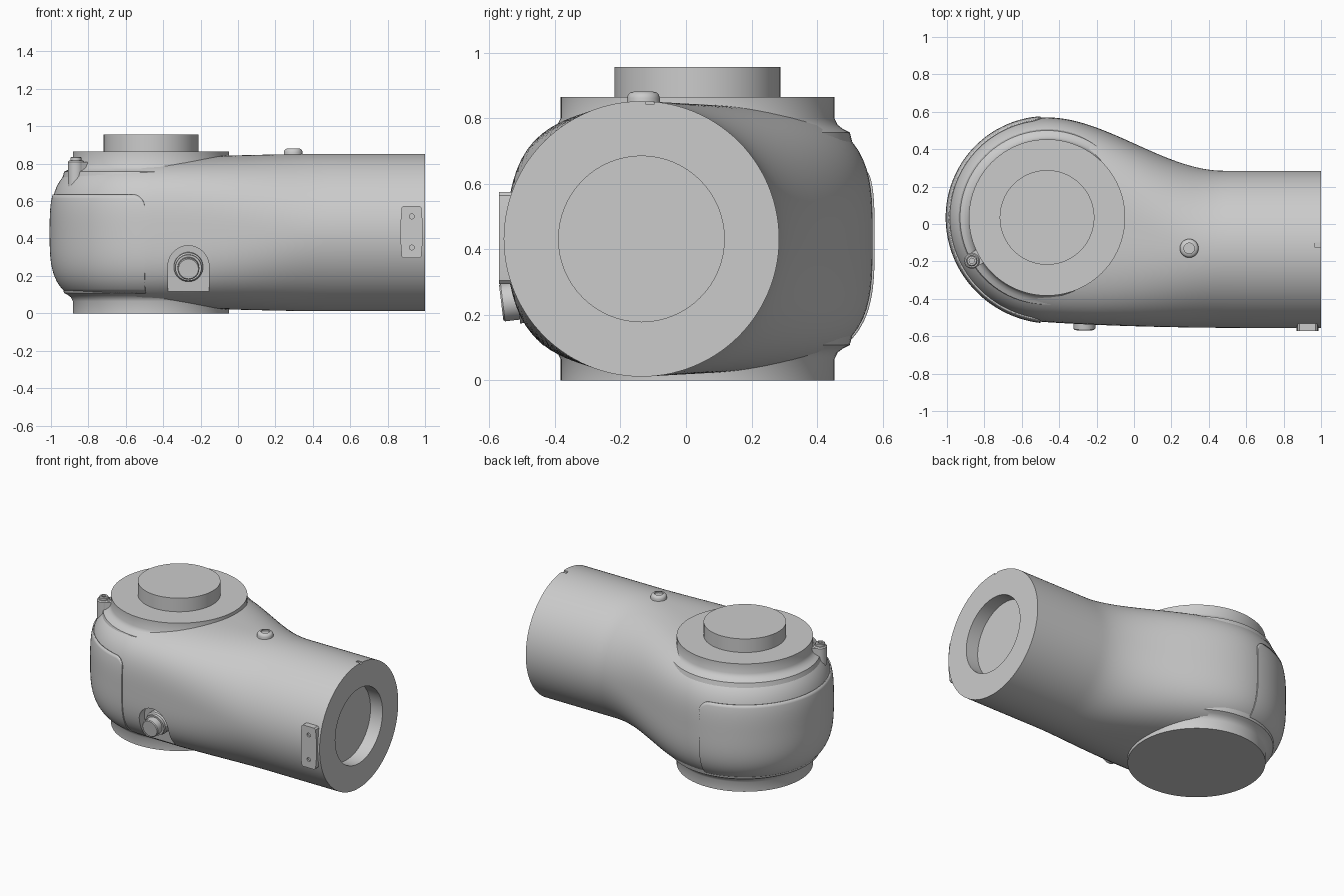
import bpy, bmesh
from math import sin, cos, pi, sqrt, radians
from mathutils import Matrix, Vector

if "Cube" in bpy.data.objects:
    bpy.data.objects.remove(bpy.data.objects["Cube"])

HX, HY, MZ = -0.465, 0.035, 0.432      # head axis and mid height
N_HEAD, B_HEAD = 3.4, 0.405


def finish(name, bm, matrix=None, angle=32):
    bmesh.ops.remove_doubles(bm, verts=bm.verts, dist=1e-5)
    bmesh.ops.recalc_face_normals(bm, faces=bm.faces)
    me = bpy.data.meshes.new(name)
    bm.to_mesh(me)
    bm.free()
    ob = bpy.data.objects.new(name, me)
    bpy.context.collection.objects.link(ob)
    if matrix:
        ob.matrix_world = matrix
    smooth(ob, angle)
    return ob


def smooth(ob, angle=32):
    bpy.ops.object.select_all(action='DESELECT')
    ob.select_set(True)
    bpy.context.view_layer.objects.active = ob
    bpy.ops.object.shade_smooth_by_angle(angle=radians(angle))


def grid(bm, columns):
    vs = [[bm.verts.new(p) for p in c] for c in columns]
    for a, b in zip(vs, vs[1:]):
        for k in range(len(a) - 1):
            bm.faces.new((a[k], a[k + 1], b[k + 1], b[k]))


def lathe(name, profile, matrix, segs=64):
    """Revolve (radius, height) points about local z."""
    bm = bmesh.new()
    grid(bm, [[(r * cos(2 * pi * i / segs), r * sin(2 * pi * i / segs), h)
               for r, h in profile] for i in range(segs + 1)])
    return finish(name, bm, matrix)


def prism(name, outline, y0, y1, matrix=None):
    """Extrude an x-z outline along local y."""
    bm = bmesh.new()
    f = bm.faces.new([bm.verts.new((x, y0, z)) for x, z in outline])
    new = bmesh.ops.extrude_face_region(bm, geom=[f])['geom']
    bmesh.ops.translate(bm, vec=(0, y1 - y0, 0),
                        verts=[v for v in new if isinstance(v, bmesh.types.BMVert)])
    return finish(name, bm, matrix)


def cut(ob, cutter):
    cutter.hide_render = True
    m = ob.modifiers.new('cut', 'BOOLEAN')
    m.operation, m.solver, m.object = 'DIFFERENCE', 'EXACT', cutter
    bpy.context.view_layer.objects.active = ob
    bpy.ops.object.modifier_apply(modifier=m.name)
    bpy.data.objects.remove(cutter)


def at(x, y, z):
    return Matrix.Translation((x, y, z))


def ease(x, a, b):
    u = min(1, max(0, (x - a) / (b - a)))
    return u * u * (3 - 2 * u)


def half_profile(a, b, n, count=56):
    """Right half of a superellipse, top to bottom, as (distance, z)."""
    pts = []
    for i in range(count + 1):
        t = pi / 2 - pi * i / count
        c, s = max(0, cos(t)), sin(t)
        r = ((c / a) ** n + abs(s / b) ** n) ** (-1 / n)
        pts.append((r * c, MZ + r * s))
    pts[0], pts[-1] = (0, MZ + b), (0, MZ - b)
    return pts


def tube_column(x, side):
    e = ease(x, HX, 0.48)
    front = -0.525 - 0.0315 * (1 - (1 - (x - HX) / (1 - HX)) ** 3)
    back = 0.57 - 0.2855 * e
    cy = HY - 0.171 * e
    a = cy - front if side < 0 else back - cy
    b, n = B_HEAD + (0.4205 - B_HEAD) * e, N_HEAD + (2 - N_HEAD) * e
    return [(x, cy + side * d, z) for d, z in half_profile(a, b, n)]


def head_radius(phi):
    return 0.535 + (0.025 * (phi / (pi / 2)) ** 2 if phi > 0 else 0)


def head_column(phi):
    return [(HX - d * cos(phi), HY - d * sin(phi), z)
            for d, z in half_profile(head_radius(phi), B_HEAD, N_HEAD)]


# body: tube front side, round the head, then tube back side
xs = [HX + (0.55 - HX) * i / 32 for i in range(33)] + [0.7, 0.85, 1.0]
cols = [tube_column(x, -1) for x in reversed(xs)]
cols += [head_column(pi / 2 - pi * i / 56) for i in range(1, 56)]
cols += [tube_column(x, 1) for x in xs]
bm = bmesh.new()
grid(bm, cols)
bmesh.ops.remove_doubles(bm, verts=bm.verts, dist=1e-5)
bmesh.ops.holes_fill(bm, edges=[e for e in bm.edges if e.is_boundary], sides=0)
body = finish('body', bm)

# round socket in the tube end, and a small index notch
to_x = Matrix.Rotation(pi / 2, 4, 'Y')
cut(body, lathe('socket_cutter', [(0, -0.09), (0.253, -0.09), (0.253, 0.1), (0, 0.1)],
                at(1, -0.136, MZ) @ to_x))
cut(body, prism('notch_cutter', [(0.965, 0.843), (1.05, 0.843), (1.05, 0.9), (0.965, 0.9)],
                -0.122, -0.098))

# arched recess with a flat tilted pad and a plug
arch = [(-0.11, -0.135), (0.11, -0.135)]
arch += [(0.11 * cos(pi * i / 24), 0.01 + 0.11 * sin(pi * i / 24)) for i in range(25)]
tilt = at(-0.265, -0.46, 0.25) @ Matrix.Rotation(radians(7), 4, 'X')
cut(body, prism('recess_cutter', arch, 0, -0.3, tilt))
smooth(body)
prism('plug_pad', arch, -0.003, 0.08, tilt)
lathe('plug', [(0, -0.01), (0.078, -0.01), (0.078, 0.03), (0.07, 0.038), (0.07, 0.055),
               (0.058, 0.055), (0.058, 0.1), (0.053, 0.105), (0, 0.105)],
      tilt @ Matrix.Rotation(pi / 2, 4, 'X'), 48)

# flanges above and below, and the output boss
flange = [(0, 0.7), (0.48, 0.7), (0.465, 0.757), (0.445, 0.767), (0.428, 0.78), (0.418, 0.80),
          (0.418, 0.865), (0, 0.865)]
lathe('top_flange', flange, at(HX, HY, 0), 96)
lathe('bottom_flange', [(r, 0.865 - h) for r, h in flange], at(HX, HY, 0), 96)
lathe('output_boss', [(0, 0.85), (0.253, 0.85), (0.253, 0.957), (0, 0.957)], at(HX, HY, 0), 96)

# thin rounded-corner cover wrapped round the head
bm, cols, R, lim = bmesh.new(), [], 0.065, radians(86.4)
count = 120
for i in range(count + 1):
    phi = lim * sin(pi * (i / count - 0.5))
    s = min(R, (lim - abs(phi)) * head_radius(phi))
    top = 0.635 - (R - sqrt(max(0, R * R - (R - s) ** 2)))
    col = []
    for k in range(25):
        z = 0.11 + (top - 0.11) * k / 24
        d = head_radius(phi) * (1 - abs((z - MZ) / B_HEAD) ** N_HEAD) ** (1 / N_HEAD) + 0.003
        col.append((HX - d * cos(phi), HY - d * sin(phi), z))
    cols.append(col)
grid(bm, cols)
cover = finish('head_cover', bm)
sol = cover.modifiers.new('thickness', 'SOLIDIFY')
sol.thickness, sol.offset = 0.008, 0

# screw lug on the head with a web to the flange
lathe('lug_post', [(0, 0.62), (0.042, 0.64), (0.042, 0.81), (0.036, 0.818), (0, 0.818)],
      at(-0.867, -0.197, 0), 32)
lathe('lug_screw', [(0, 0.81), (0.029, 0.81), (0.029, 0.832), (0.024, 0.837), (0.014, 0.837),
                    (0.014, 0.825), (0, 0.825)], at(-0.867, -0.197, 0), 32)
web = at(-0.867, -0.197, 0) @ Matrix.Rotation(radians(30), 4, 'Z')
prism('lug_web', [(0, 0.72), (0.1, 0.72), (0.1, 0.81), (0, 0.81)], -0.04, 0.04, web)

# dome screw on the tube
lathe('tube_screw', [(0, 0.82), (0.05, 0.82), (0.05, 0.862), (0.047, 0.872), (0.04, 0.879),
                     (0.028, 0.882), (0.028, 0.872), (0, 0.872)], at(0.295, -0.13, 0), 40)

# side plate with two screw holes
plate_pts = [(0.885, 0.295), (0.97, 0.295), (0.98, 0.305), (0.986, 0.37), (0.986, 0.50),
             (0.98, 0.565), (0.97, 0.575), (0.885, 0.575), (0.875, 0.565), (0.87, 0.50),
             (0.87, 0.37), (0.875, 0.305)]
plate = prism('side_plate', plate_pts, -0.571, -0.49)
for z in (0.352, 0.518):
    cut(plate, lathe('hole_cutter', [(0, -0.05), (0.013, -0.05), (0.013, 0.012), (0, 0.012)],
                     at(0.929, -0.571, z) @ Matrix.Rotation(-pi / 2, 4, 'X'), 24))
smooth(plate)
